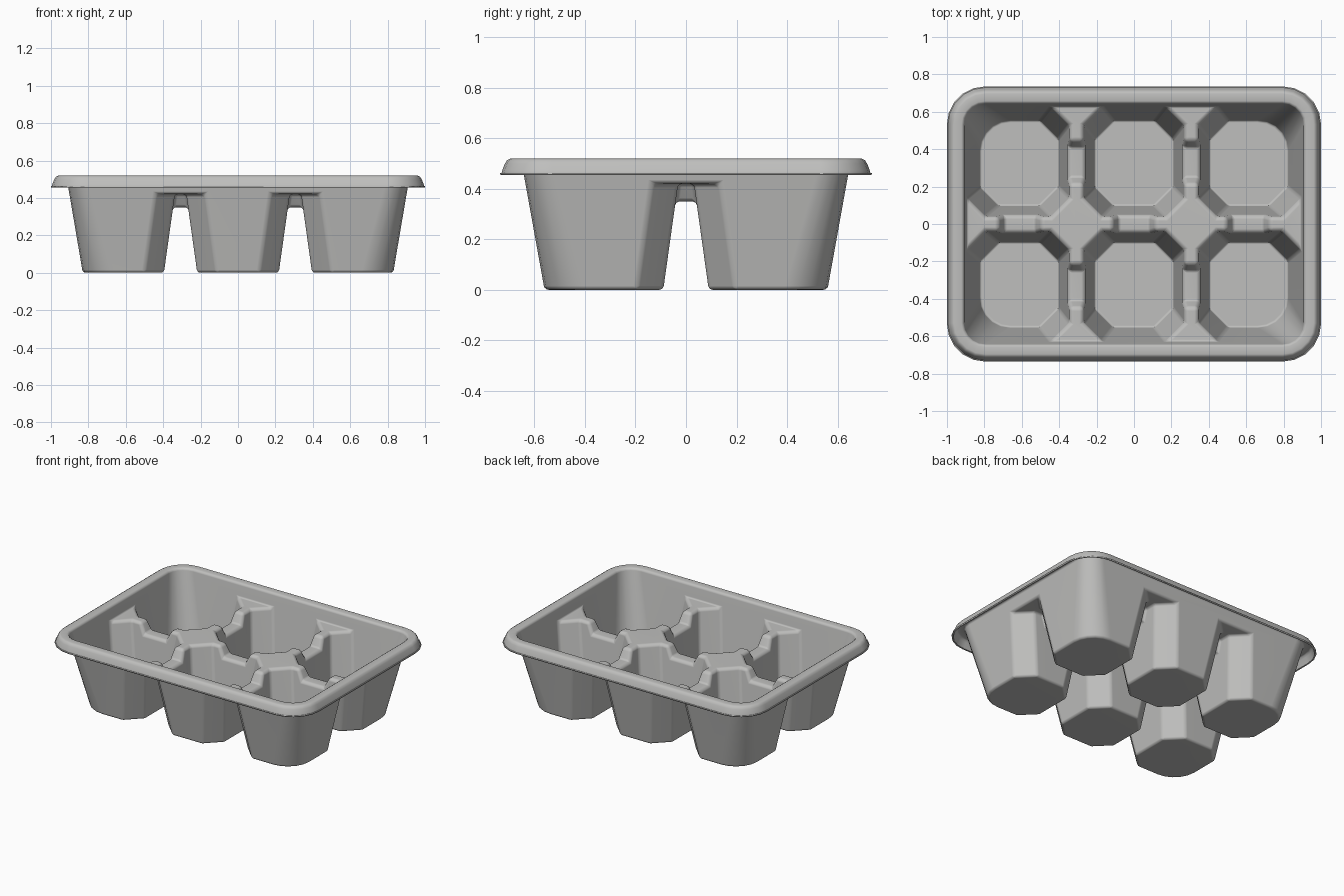
import bpy, bmesh, math
from mathutils import Vector

cube = bpy.data.objects.get("Cube")
if cube:
    bpy.data.objects.remove(cube, do_unlink=True)

WALL_TOP = 0.50        # where the tray wall turns into the rim
SHELF = 0.42           # height of the platforms between cells
SADDLE = 0.35          # height of the low ridges between cells
THICK = 0.008
CORNER = 0.12          # plan radius of the tray wall at its top
CORE = (0.795, 0.53)   # centres of the corner arcs at the wall top
CUT = 0.105            # corner chamfer of a cell
OVER = 0.1             # how far cutters pass through the outer wall
TAPER = 0.14

grey = bpy.data.materials.new("moulded_grey")
grey.use_nodes = True
colour = (0.52, 0.52, 0.51, 1)
grey.diffuse_color = colour
bsdf = next(n for n in grey.node_tree.nodes if n.type == 'BSDF_PRINCIPLED')
bsdf.inputs["Base Color"].default_value = colour
bsdf.inputs["Roughness"].default_value = 0.6


def loft(name, lower, upper, z0, z1):
    """Closed solid between two matching outlines."""
    bm = bmesh.new()
    a = [bm.verts.new((x, y, z0)) for x, y in lower]
    b = [bm.verts.new((x, y, z1)) for x, y in upper]
    bm.faces.new(a)
    bm.faces.new(b)
    for i in range(len(a)):
        j = (i + 1) % len(a)
        bm.faces.new((a[i], a[j], b[j], b[i]))
    bmesh.ops.recalc_face_normals(bm, faces=bm.faces)
    mesh = bpy.data.meshes.new(name)
    bm.to_mesh(mesh)
    bm.free()
    ob = bpy.data.objects.new(name, mesh)
    bpy.context.collection.objects.link(ob)
    ob.hide_render = True
    return ob


def rounded(hx, hy, r, seg=5):
    pts = []
    for k, (sx, sy) in enumerate(((1, 1), (-1, 1), (-1, -1), (1, -1))):
        for s in range(seg + 1):
            t = (k + s / seg) * math.pi / 2
            pts.append((sx * (hx - r) + r * math.cos(t), sy * (hy - r) + r * math.sin(t)))
    return pts


def box(cx, cy, hx, hy):
    return [(cx - hx, cy - hy), (cx + hx, cy - hy), (cx + hx, cy + hy), (cx - hx, cy + hy)]


def cell_outline(col, row, z):
    """Octagon of one cell, pushed through the outer wall on its outer sides."""
    y0, y1 = 0.09 - TAPER * z, 0.56 + 0.18 * z + OVER
    if col:
        x0, x1 = 0.396 - TAPER * z, 0.83 + 0.17 * z + OVER
        a, b, c, d = CUT, CUT + OVER, 0.02, CUT + OVER
    else:
        x1 = 0.218 + TAPER * z
        x0 = -x1
        a, b, c, d = CUT, CUT, CUT + OVER, CUT + OVER
    pts = [(x0 + a, y0), (x1 - b, y0), (x1, y0 + b), (x1, y1 - c),
           (x1 - c, y1), (x0 + d, y1), (x0, y1 - d), (x0, y0 + a)]
    return [(x * (col or 1), y * row) for x, y in pts]


def channel(cx, cy, along_x):
    """Tapered gap lowering the ridge between two cells."""
    z1 = SHELF + 0.035
    outlines = []
    for z in (SADDLE, z1):
        w = 0.085 + 0.5 * (z - SADDLE)
        outlines.append(box(cx, cy, 0.12, w) if along_x else box(cx, cy, w, 0.12))
    return loft("channel_cutter", outlines[0], outlines[1], SADDLE, z1)


# Hollow shape: basin, six cells and the channels, trimmed by the outer wall
basin = loft("basin_helper", box(0, 0, 1.2, 1.0), box(0, 0, 1.2, 1.0), SHELF, 0.6)
parts = []
for row in (-1, 1):
    for col in (-1, 0, 1):
        lo, hi = -0.05, SHELF + 0.02
        parts.append(loft("cell_cutter", cell_outline(col, row, lo),
                          cell_outline(col, row, hi), lo, hi))
    for side in (-1, 1):
        parts.append(channel(0.307 * side, 0.33 * row, True))
for col in (-1, 0, 1):
    parts.append(channel(0.61 * col, 0, False))
wall = loft("wall_cutter", rounded(0.83, 0.56, 0.17),
            rounded(CORE[0] + CORNER, CORE[1] + CORNER, CORNER), 0, WALL_TOP)

for ob, op in [(p, 'UNION') for p in parts] + [(wall, 'INTERSECT')]:
    mod = basin.modifiers.new("shape", 'BOOLEAN')
    mod.operation = op
    mod.solver = 'EXACT'
    mod.object = ob
bpy.context.view_layer.update()
hollow = basin.evaluated_get(bpy.context.evaluated_depsgraph_get())
bm = bmesh.new()
bm.from_mesh(hollow.to_mesh())
hollow.to_mesh_clear()
for ob in parts + [wall, basin]:
    bpy.data.objects.remove(ob, do_unlink=True)

# Clean up and open the top
bmesh.ops.remove_doubles(bm, verts=bm.verts, dist=0.0005)
bmesh.ops.dissolve_limit(bm, angle_limit=math.radians(0.5), verts=bm.verts, edges=bm.edges)
bm.normal_update()
lid = [f for f in bm.faces if f.calc_center_median().z > WALL_TOP - 0.002]
bmesh.ops.delete(bm, geom=lid, context='FACES')

# Soft moulded edges
sharp = [e for e in bm.edges if len(e.link_faces) == 2 and e.calc_face_angle() > 0.5]
bmesh.ops.bevel(bm, geom=sharp, offset=0.016, offset_type='OFFSET', segments=3,
                profile=0.5, affect='EDGES', clamp_overlap=True)

# Rolled rim with a thin flange, extruded from the wall top
ring = [e for e in bm.edges if e.is_boundary and all(v.co.z > WALL_TOP - 0.01 for v in e.verts)]
rim = [(0.003, 0.507), (0.01, 0.512), (0.044, 0.512), (0.053, 0.507),
       (0.06, 0.496), (0.071, 0.468), (0.075, 0.456), (0.085, 0.455)]
for out, z in rim:
    geom = bmesh.ops.extrude_edge_only(bm, edges=ring)["geom"]
    verts = {g for g in geom if isinstance(g, bmesh.types.BMVert)}
    ring = [e for e in bm.edges if e.verts[0] in verts and e.verts[1] in verts]
    for v in verts:
        core = Vector([max(-c, min(c, p)) for p, c in zip(v.co.xy, CORE)])
        flat = core + (v.co.xy - core).normalized() * (CORNER + out)
        v.co = (flat.x, flat.y, z)

# Normals face the underside so that the sheet thickens inwards
bmesh.ops.recalc_face_normals(bm, faces=bm.faces)
floor = min(bm.faces, key=lambda f: f.calc_center_median().z)
if floor.normal.z > 0:
    bmesh.ops.reverse_faces(bm, faces=bm.faces)
for f in bm.faces:
    f.material_index = 0

mesh = bpy.data.meshes.new("six_cell_tray")
bm.to_mesh(mesh)
bm.free()
mesh.materials.clear()
mesh.materials.append(grey)
tray = bpy.data.objects.new("six_cell_tray", mesh)
bpy.context.collection.objects.link(tray)
for ob in bpy.context.selected_objects:
    ob.select_set(False)
tray.select_set(True)
bpy.context.view_layer.objects.active = tray
bpy.ops.object.shade_smooth_by_angle(angle=math.radians(40))

sheet = tray.modifiers.new("sheet", 'SOLIDIFY')
sheet.thickness = THICK
sheet.offset = -1
normals = tray.modifiers.new("normals", 'WEIGHTED_NORMAL')
normals.keep_sharp = True
